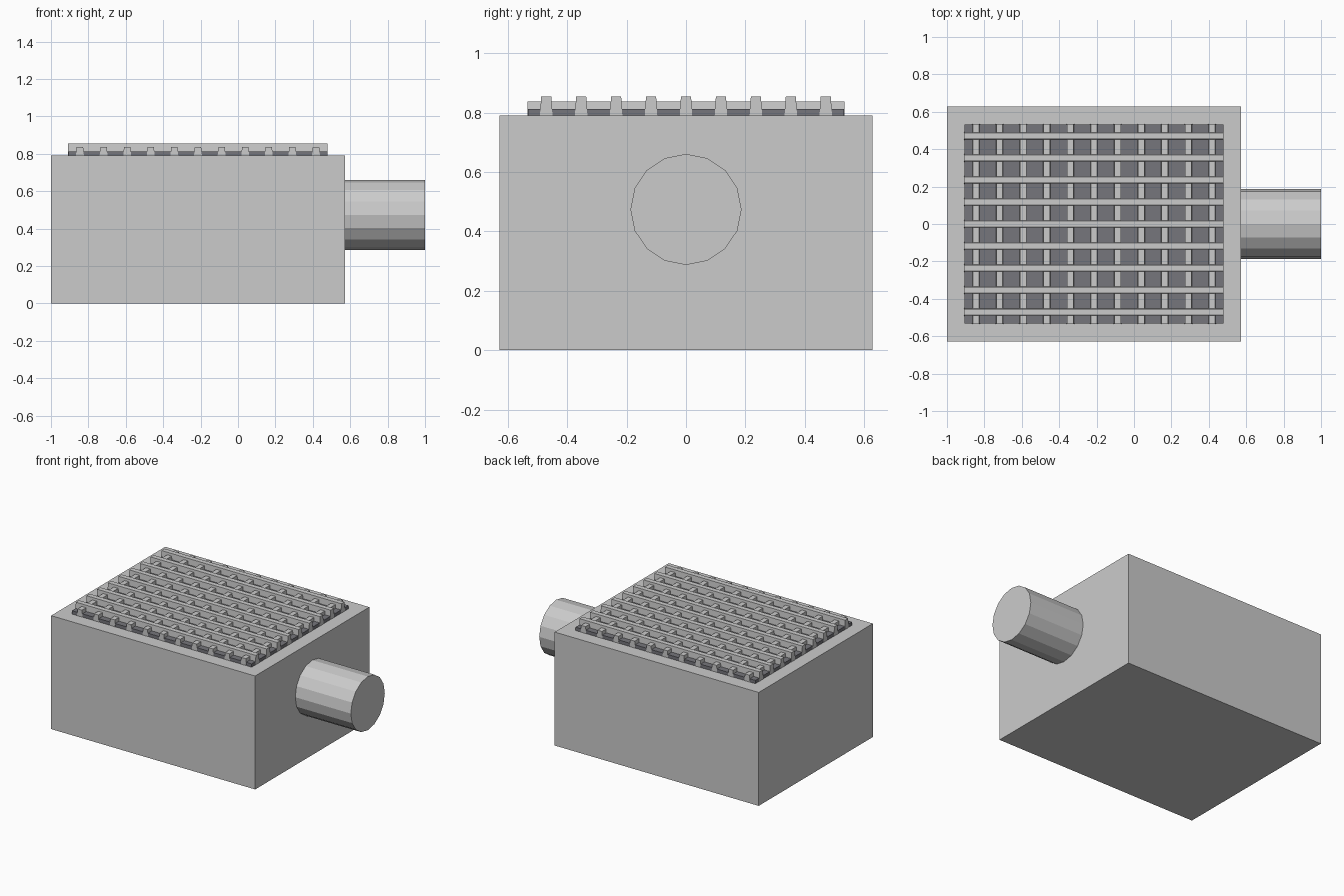
import bpy, bmesh
from math import pi
from mathutils import Matrix, Vector

if "Cube" in bpy.data.objects:
    bpy.data.objects.remove(bpy.data.objects["Cube"])

X0, X1, Y, TOP = -1.0, 0.572, 0.628, 0.79      # housing extents
GX0, GX1, GY = -0.907, 0.478, 0.533            # grate extents


def finish(name, bm, mat=None):
    mesh = bpy.data.meshes.new(name)
    bmesh.ops.recalc_face_normals(bm, faces=bm.faces)
    bm.to_mesh(mesh)
    bm.free()
    obj = bpy.data.objects.new(name, mesh)
    bpy.context.collection.objects.link(obj)
    if mat:
        mesh.materials.append(mat)
    return obj


def add_box(bm, lo, hi):
    lo, hi = Vector(lo), Vector(hi)
    m = Matrix.Translation((lo + hi) / 2) @ Matrix.Diagonal((*(hi - lo), 1))
    bmesh.ops.create_cube(bm, size=1, matrix=m)


def add_bar(bm, axis, centre, start, end, z_top, base=0.042, crest=0.034):
    """Tapered bar with a trapezoid section, running along x (0) or y (1)."""
    section = [(-base / 2, TOP), (base / 2, TOP), (crest / 2, z_top), (-crest / 2, z_top)]
    rings = []
    for t in (start, end):
        pts = [(t, centre + s, z) if axis == 0 else (centre + s, t, z) for s, z in section]
        rings.append([bm.verts.new(p) for p in pts])
    a, b = rings
    bm.faces.new(a)
    bm.faces.new(b)
    for i in range(4):
        j = (i + 1) % 4
        bm.faces.new((a[i], a[j], b[j], b[i]))


dark = bpy.data.materials.new("dark_grey")
dark.diffuse_color = (0.18, 0.18, 0.20, 1)
dark.use_nodes = True
dark.node_tree.nodes["Principled BSDF"].inputs["Base Color"].default_value = dark.diffuse_color

# Housing
bm = bmesh.new()
add_box(bm, (X0, -Y, 0), (X1, Y, TOP))
finish("housing", bm)

# Outlet pipe, 16 sides
bm = bmesh.new()
bmesh.ops.create_cone(bm, cap_ends=True, segments=16, radius1=0.187, radius2=0.187,
                      depth=1.0 - X1,
                      matrix=Matrix.Translation(((1.0 + X1) / 2, 0, 0.474)) @ Matrix.Rotation(pi / 2, 4, 'Y'))
finish("outlet_pipe", bm)

# Dark slab under the grate
bm = bmesh.new()
add_box(bm, (GX0, -GY, TOP), (GX1, GY, 0.813))
finish("grate_bed", bm, dark)

# Long bars along x, slightly higher
bm = bmesh.new()
for i in range(9):
    add_bar(bm, 0, (i - 4) * 0.1177, GX0 - 0.001, GX1 + 0.001, 0.855)
finish("grate_long_bars", bm)

# Cross bars along y
bm = bmesh.new()
for i in range(11):
    add_bar(bm, 1, -0.845 + i * 0.1262, -GY - 0.001, GY + 0.001, 0.838)
finish("grate_cross_bars", bm)
